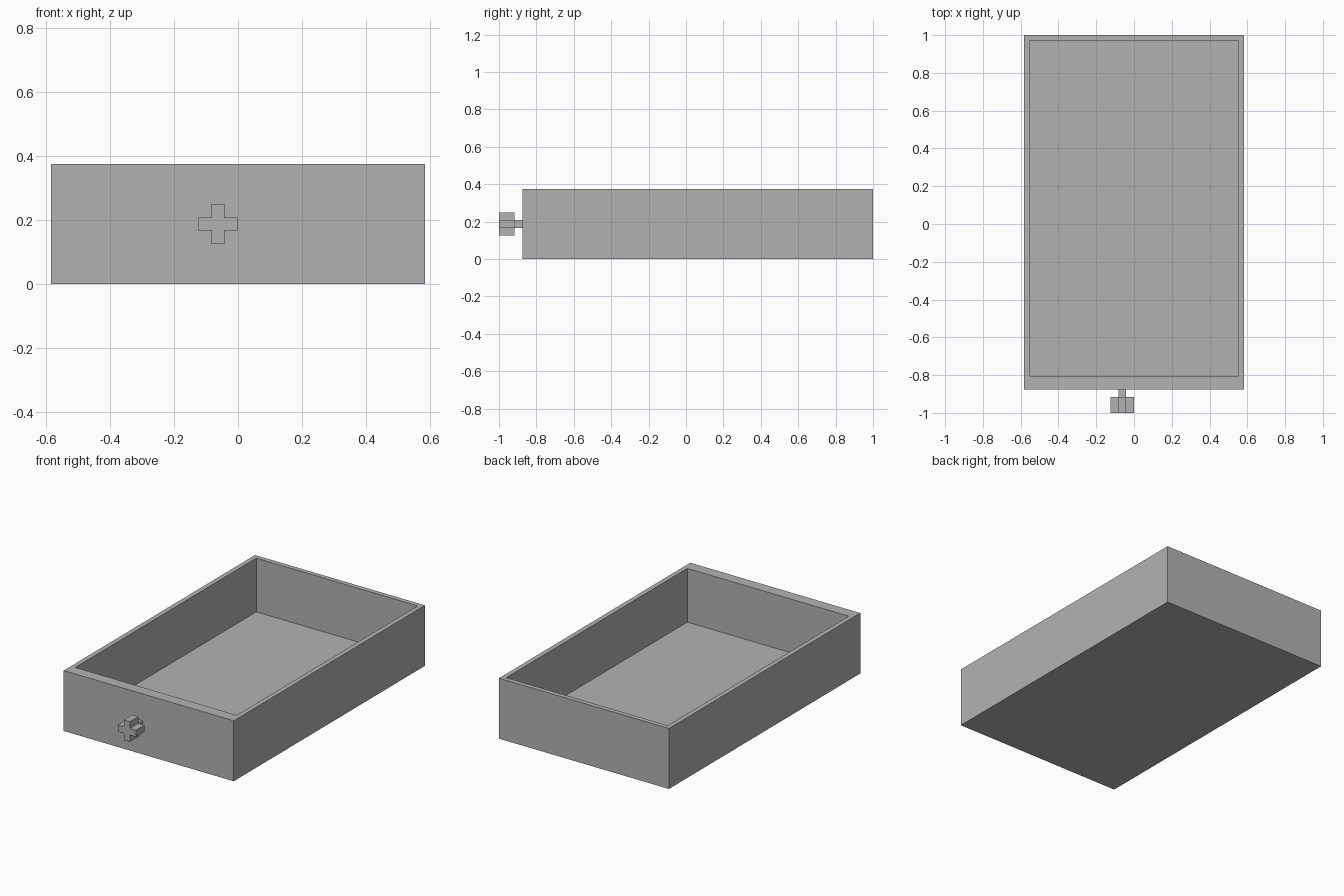
import bpy
import bmesh

default = bpy.data.objects.get("Cube")
if default:
    bpy.data.objects.remove(default, do_unlink=True)

U = 1 / 24  # module: wall thickness and knob arm width

grey = bpy.data.materials.new("plain grey")
grey.use_nodes = True
colour = (0.45, 0.45, 0.45, 1)
grey.diffuse_color = colour
grey.node_tree.nodes["Principled BSDF"].inputs["Base Color"].default_value = colour


def make_object(name, bm):
    bmesh.ops.recalc_face_normals(bm, faces=bm.faces)
    mesh = bpy.data.meshes.new(name)
    bm.to_mesh(mesh)
    bm.free()
    mesh.materials.append(grey)
    obj = bpy.data.objects.new(name, mesh)
    bpy.context.collection.objects.link(obj)
    return obj


def add_box(bm, low, high):
    """Add a box spanning two corners and return its vertices."""
    verts = bmesh.ops.create_cube(bm, size=1)["verts"]
    for v in verts:
        v.co = [(a + b) / 2 + c * (b - a) for a, b, c in zip(low, high, v.co)]
    return verts


# Open tray: inset the top face as a rim, then push it down to the floor
width, front, back, height = 14 * U, -21 * U, 24 * U, 9 * U
bm = bmesh.new()
add_box(bm, (-width, front, 0), (width, back, height))
bm.normal_update()
top = max(bm.faces, key=lambda f: f.calc_center_median().z)
bmesh.ops.inset_individual(bm, faces=[top], thickness=U)
for v in top.verts:
    if v.co.y < 0:
        v.co.y += U  # thicker front panel
well = bmesh.ops.extrude_face_region(bm, geom=[top])["geom"]
bmesh.ops.translate(bm, vec=(0, 0, U - height),
                    verts=[g for g in well if isinstance(g, bmesh.types.BMVert)])
if top.is_valid:
    bmesh.ops.delete(bm, geom=[top], context="FACES_ONLY")
make_object("drawer_tray", bm)

# Knob stem
cx, cz, h = -1.5 * U, 4.5 * U, U / 2
bm = bmesh.new()
add_box(bm, (cx - h, -22 * U, cz - h), (cx + h, front, cz + h))
make_object("knob_stem", bm)

# Plus-shaped knob: a square core with four extruded arms
bm = bmesh.new()
add_box(bm, (cx - h, -24 * U, cz - h), (cx + h, -22 * U, cz + h))
bm.normal_update()
for side in [f for f in bm.faces if abs(f.normal.y) < 0.5]:
    offset = side.normal * U
    arm = bmesh.ops.extrude_discrete_faces(bm, faces=[side])["faces"][0]
    bmesh.ops.translate(bm, vec=offset, verts=arm.verts)
make_object("knob_cross", bm)
